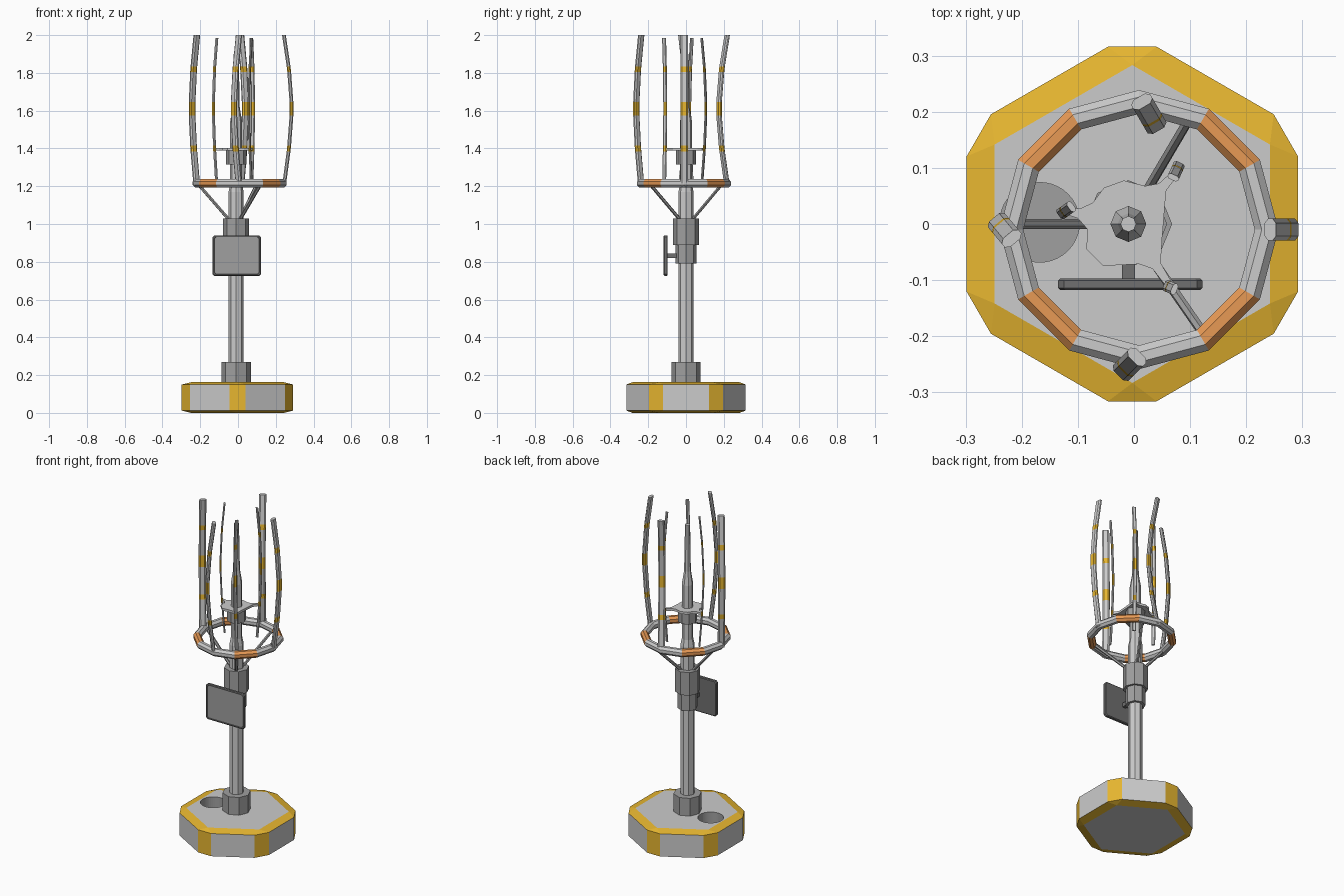
import bpy, bmesh, math
from mathutils import Vector

if "Cube" in bpy.data.objects:
    bpy.data.objects.remove(bpy.data.objects["Cube"])


def material(name, r, g, b):
    m = bpy.data.materials.new(name)
    m.diffuse_color = (r, g, b, 1)
    m.use_nodes = True
    m.node_tree.nodes["Principled BSDF"].inputs["Base Color"].default_value = m.diffuse_color
    return m


GREY = material("light_grey", 0.65, 0.65, 0.65)
DARK = material("dark_grey", 0.35, 0.35, 0.35)
BLACK = material("charcoal", 0.16, 0.16, 0.16)
AMBER = material("amber", 0.80, 0.47, 0.03)
ORANGE = material("orange", 0.80, 0.32, 0.09)
AXIS = Vector((-0.01, 0, 0))


def finish(name, bm, mats):
    bmesh.ops.recalc_face_normals(bm, faces=bm.faces)
    me = bpy.data.meshes.new(name)
    bm.to_mesh(me)
    bm.free()
    for m in mats:
        me.materials.append(m)
    ob = bpy.data.objects.new(name, me)
    bpy.context.collection.objects.link(ob)
    return ob


def loft(name, rings, mats, closed=False, pick=lambda i: 0):
    """Skin a list of point rings; pick(i) gives the material of band i."""
    bm = bmesh.new()
    loops = [[bm.verts.new(p) for p in ring] for ring in rings]
    n, count = len(loops[0]), len(loops)
    for i in range(count if closed else count - 1):
        a, b = loops[i], loops[(i + 1) % count]
        for k in range(n):
            f = bm.faces.new((a[k], a[(k + 1) % n], b[(k + 1) % n], b[k]))
            f.material_index = pick(i)
    if not closed:
        bm.faces.new(loops[0])
        bm.faces.new(loops[-1])
    return finish(name, bm, mats)


def circle(c, r, n, z, turn=0.0):
    return [Vector((c[0] + r * math.cos(turn + math.tau * k / n),
                    c[1] + r * math.sin(turn + math.tau * k / n), z)) for k in range(n)]


def turned(name, profile, mats, n=8, c=AXIS):
    return loft(name, [circle(c, r, n, z) for z, r in profile], mats)


def rod(name, p, q, r, n=6):
    p, q = Vector(p), Vector(q)
    d = (q - p).normalized()
    u = d.orthogonal().normalized()
    v = d.cross(u)
    ring = [u * r * math.cos(math.tau * k / n) + v * r * math.sin(math.tau * k / n) for k in range(n)]
    return loft(name, [[p + o for o in ring], [q + o for o in ring]], [DARK])


def prong(name, end, mid, width, thick, top):
    """Bowed flat bar with chamfered corners and three amber bands."""
    end, mid = Vector((*end, 0)), Vector((*mid, 0))
    out = (mid - end).normalized()
    side = Vector((-out.y, out.x, 0))
    sect = [(1, .4), (.6, 1), (-.6, 1), (-1, .4), (-1, -.4), (-.6, -1), (.6, -1), (1, -.4)]
    levels = [(1.2, 0), (1.385, .62), (1.415, .7), (1.575, 1), (1.645, 1),
              (1.805, .7), (1.835, .62), (top, 0)]
    rings = [[end.lerp(mid, f) + side * a * width + out * b * thick + Vector((0, 0, z))
              for a, b in sect] for z, f in levels]
    return loft(name, rings, [GREY, AMBER], pick=lambda i: i % 2)


# Hexagonal base: bevelled prism, squashed so the rim chamfer is shallow
bm = bmesh.new()
lo = [bm.verts.new(p) for p in circle((-.003, 0), .341, 6, 0, math.pi / 2)]
hi = [bm.verts.new(p) for p in circle((-.003, 0), .341, 6, .65, math.pi / 2)]
bm.faces.new(lo[::-1])
bm.faces.new(hi)
for k in range(6):
    bm.faces.new((lo[k], lo[(k + 1) % 6], hi[(k + 1) % 6], hi[k]))
bmesh.ops.bevel(bm, geom=bm.edges[:], offset=.05, offset_type='OFFSET', segments=1,
                affect='EDGES', material=1)
bmesh.ops.scale(bm, vec=(1, 1, .25), verts=bm.verts)
base = finish("base", bm, [GREY, AMBER, DARK])

# Round recess in the base
cutter = loft("recess_cutter", [circle((-.168, .003), .071, 40, z) for z in (.07, .3)],
              [GREY, AMBER, DARK])
for f in cutter.data.polygons:
    f.material_index = 2
cutter.hide_render = True
cutter.hide_viewport = True
cut = base.modifiers.new("recess", 'BOOLEAN')
cut.operation = 'DIFFERENCE'
cut.object = cutter

# Mast and collars
turned("mast", [(.155, .04), (1.17, .04), (1.21, .032), (1.54, .032), (1.62, .019), (1.9, .014)], [GREY])
turned("foot_collar", [(.16, .078), (.27, .078)], [DARK])
turned("lower_sleeve", [(.79, .056), (.9, .056)], [DARK])
turned("upper_sleeve", [(.89, .069), (1.03, .069)], [DARK])
turned("plate_hub", [(1.315, .054), (1.392, .054)], [DARK])

# Ring: twelve straight segments, four of them orange
C, rings = Vector((.009, -.01, 1.215)), []
for i in range(12):
    a = math.tau * i / 12
    d = Vector((math.cos(a), math.sin(a), 0))
    rings.append([C + d * (.2275 + .023 * math.cos(t)) + Vector((0, 0, .024 * math.sin(t)))
                  for t in (math.tau * (k + .5) / 8 for k in range(8))])
loft("ring", rings, [GREY, ORANGE], closed=True, pick=lambda i: int(i % 3 == 1))

# Struts carrying the ring
for i, (x, y) in enumerate([(.1, .19), (-.21, .0), (.12, -.19)]):
    d = Vector((x, y, 0)).normalized()
    rod(f"ring_strut_{i}", AXIS + d * .035 + Vector((0, 0, 1.02)), (x, y, 1.21), .009)

# Three-armed plate around the mast
tips = [Vector((.073, .09)), Vector((-.123, .024)), Vector((.064, -.11))]
webs = [(.078, 110), (.087, 225), (.064, -5)]
outline = []
for tip, (wr, wa) in zip(tips, webs):
    d = (tip - AXIS.xy).normalized()
    s = Vector((-d.y, d.x))
    for along, half in ((.07, -.024), (.09, -.009)):
        outline.append(AXIS.xy + d * along + s * half)
    outline += [tip - s * .006, tip + s * .006]
    for along, half in ((.09, .009), (.07, .024)):
        outline.append(AXIS.xy + d * along + s * half)
    for da in (-14, 14):
        a = math.radians(wa + da)
        outline.append(AXIS.xy + Vector((math.cos(a), math.sin(a))) * wr)
loft("arm_plate", [[Vector((p.x, p.y, z)) for p in outline] for z in (1.388, 1.402)], [GREY])

# Bowed prongs: four wide outer, three thin inner
outer = [((.243, -.01), (.283, -.01)), ((.014, .218), (.039, .175)),
         ((-.218, -.026), (-.243, .004)), ((.005, -.237), (-.021, -.263))]
inner = [((.07, .083), (.08, .105)), ((-.112, .031), (-.13, .018)), ((.072, -.116), (.058, -.11))]
for i, (e, m) in enumerate(outer):
    prong(f"outer_prong_{i}", e, m, .0195, .010, 2.0)
for i, (e, m) in enumerate(inner):
    prong(f"inner_prong_{i}", e, m, .0105, .005, 1.985)

# Screen with a thin raised frame, and its bracket
x0, x1, z0, z1, c = -.135, .122, .725, .94, .01
shape = [(x0 + c, z0), (x1 - c, z0), (x1, z0 + c), (x1, z1 - c),
         (x1 - c, z1), (x0 + c, z1), (x0, z1 - c), (x0, z0 + c)]
mx, mz = (x0 + x1) / 2, (z0 + z1) / 2
rings = [[Vector((mx + (x - mx) * kx, y, mz + (z - mz) * kz)) for x, z in shape]
         for y, kx, kz in ((-.097, .97, .96), (-.101, 1, 1), (-.114, 1, 1), (-.118, .97, .96),
                           (-.118, .93, .92), (-.115, .92, .91))]
screen = loft("screen", rings, [BLACK, DARK])
screen.data.polygons[len(screen.data.polygons) - 1].material_index = 1

bm = bmesh.new()
bmesh.ops.create_cube(bm, size=1)
bmesh.ops.scale(bm, vec=(.023, .07, .025), verts=bm.verts)
bmesh.ops.translate(bm, vec=(-.01, -.069, .832), verts=bm.verts)
finish("screen_bracket", bm, [BLACK])
